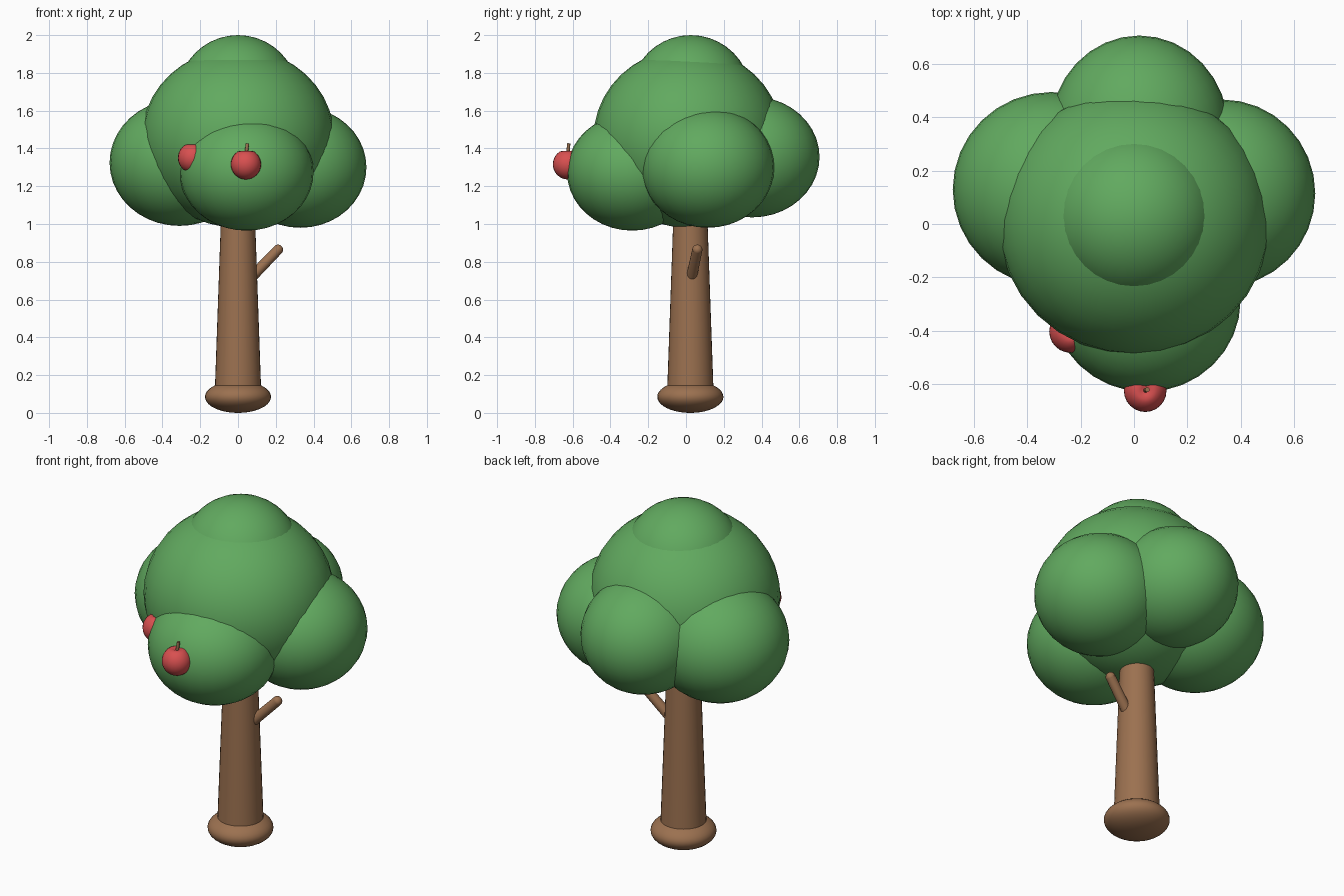
import bpy, math
from mathutils import Vector

if "Cube" in bpy.data.objects:
    bpy.data.objects.remove(bpy.data.objects["Cube"])


def material(name, rgb):
    m = bpy.data.materials.new(name)
    m.diffuse_color = (*rgb, 1)
    m.use_nodes = True
    m.node_tree.nodes["Principled BSDF"].inputs["Base Color"].default_value = m.diffuse_color
    return m


GREEN = material("leaf_green", (0.12, 0.40, 0.115))
BROWN = material("bark_brown", (0.33, 0.165, 0.08))
RED = material("apple_red", (0.69, 0.08, 0.08))


def finish(name, mat, angle=50):
    ob = bpy.context.object
    ob.name = name
    ob.data.materials.append(mat)
    bpy.ops.object.transform_apply(location=False, rotation=False, scale=True)
    bpy.ops.object.shade_smooth_by_angle(angle=math.radians(angle))
    return ob


def ellipsoid(name, centre, radii, mat, segments=32, rings=20):
    bpy.ops.mesh.primitive_uv_sphere_add(segments=segments, ring_count=rings,
                                         radius=1, location=centre)
    bpy.context.object.scale = radii
    return finish(name, mat)


def rod(name, start, end, r1, r2, mat, sides=32):
    a, b = Vector(start), Vector(end)
    d = b - a
    bpy.ops.mesh.primitive_cone_add(vertices=sides, radius1=r1, radius2=r2,
                                    depth=d.length, location=(a + b) / 2,
                                    rotation=d.to_track_quat('Z', 'Y').to_euler())
    return finish(name, mat)


# Trunk, root flare and side branch
ellipsoid("root_base", (0, 0.023, 0.085), (0.175, 0.175, 0.085), BROWN)
rod("trunk", (0, 0.023, 0.08), (0, 0.023, 1.15), 0.124, 0.086, BROWN)
tip = (0.212, 0.06, 0.864)
rod("branch", (0.03, 0.02, 0.675), tip, 0.029, 0.027, BROWN, 16)
ellipsoid("branch_tip", tip, (0.027, 0.027, 0.027), BROWN, 16, 10)

# Overlapping foliage masses
foliage = {
    "crown_main": ((0, 0.01, 1.455), (0.51, 0.50, 0.475)),
    "crown_top": ((0, 0.025, 1.68), (0.32, 0.32, 0.32)),
    "crown_front": ((0.045, -0.285, 1.275), (0.355, 0.345, 0.31)),
    "crown_left": ((-0.31, 0.13, 1.325), (0.37, 0.365, 0.335)),
    "crown_right": ((0.33, 0.115, 1.30), (0.35, 0.352, 0.32)),
    "crown_back": ((0.02, 0.35, 1.355), (0.335, 0.357, 0.32)),
}
for name, (centre, radii) in foliage.items():
    ellipsoid(name, centre, radii, GREEN)


# Apples with a dimple at the top and a short stem
def apple(name, centre, r):
    ob = ellipsoid(name, centre, (r, r, r), RED, 24, 16)
    for v in ob.data.vertices:
        rad = math.hypot(v.co.x, v.co.y) / r
        if v.co.z > 0 and rad < 0.45:
            v.co.z -= 0.25 * r * (1 - rad / 0.45)
    c = Vector(centre)
    rod(name + "_stem", c + Vector((0, 0, 0.6 * r)), c + Vector((0.008, 0.004, 1.38 * r)),
        0.009, 0.009, BROWN, 10)


apple("front_apple", (0.042, -0.625, 1.316), 0.08)
apple("side_apple", (-0.238, -0.403, 1.35), 0.08)
